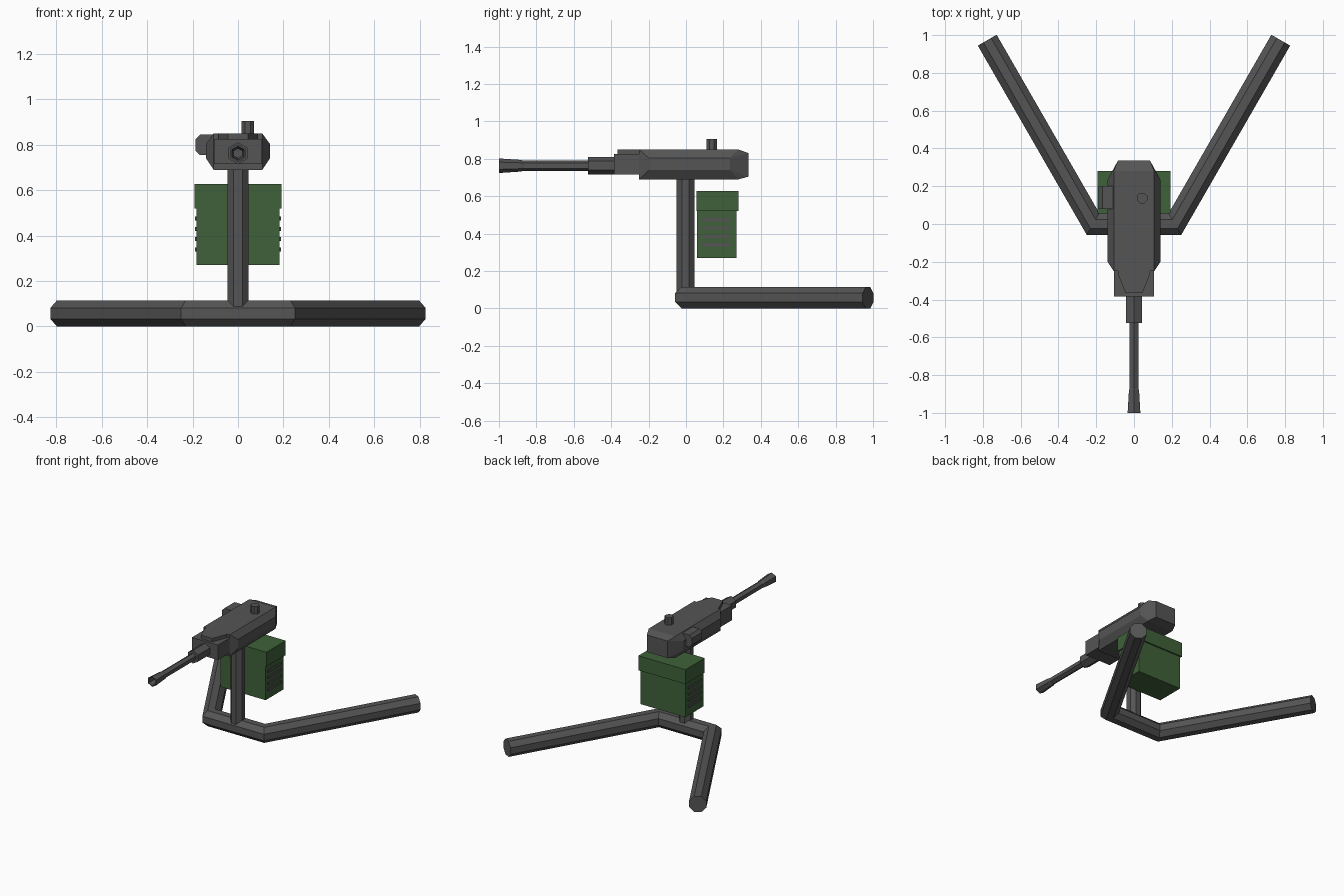
import bpy, bmesh
from math import cos, sin, pi, tan
from mathutils import Vector

cube = bpy.data.objects.get("Cube")
if cube:
    bpy.data.objects.remove(cube, do_unlink=True)


def material(name, rgb):
    m = bpy.data.materials.new(name)
    m.use_nodes = True
    m.diffuse_color = (*rgb, 1)
    m.node_tree.nodes["Principled BSDF"].inputs["Base Color"].default_value = (*rgb, 1)
    return m


GREY = material("gunmetal_grey", (0.09, 0.09, 0.09))
GREEN = material("box_green", (0.05, 0.12, 0.042))


def finish(name, bm, mat):
    bmesh.ops.recalc_face_normals(bm, faces=bm.faces)
    me = bpy.data.meshes.new(name)
    bm.to_mesh(me)
    bm.free()
    me.materials.append(mat)
    ob = bpy.data.objects.new(name, me)
    bpy.context.collection.objects.link(ob)
    return ob


def loft(name, rings, mat):
    """Skin closed rings of points and cap both ends."""
    bm = bmesh.new()
    rows = [[bm.verts.new(p) for p in ring] for ring in rings]
    n = len(rows[0])
    for a, b in zip(rows, rows[1:]):
        for i in range(n):
            j = (i + 1) % n
            bm.faces.new((a[i], a[j], b[j], b[i]))
    bm.faces.new(rows[0])
    bm.faces.new(rows[-1])
    return finish(name, bm, mat)


def lathe(name, centre, axis, profile, sides, turn, mat):
    """Rings of (position along axis, radius); first vertex turned by an angle."""
    u = Vector((1, 0, 0))
    w = axis.cross(u)
    c = Vector(centre)
    rings = []
    for t, r in profile:
        angles = [turn + 2 * pi * i / sides for i in range(sides)]
        rings.append([c + axis * t + (u * cos(a) + w * sin(a)) * r for a in angles])
    return loft(name, rings, mat)


def hull(name, points, mat):
    """Convex solid from points mirrored in x."""
    bm = bmesh.new()
    for x, y, z in points:
        for s in (-1, 1):
            bm.verts.new((s * x, y, z))
    bmesh.ops.convex_hull(bm, input=bm.verts)
    bmesh.ops.dissolve_limit(bm, angle_limit=0.01, verts=bm.verts, edges=bm.edges)
    return finish(name, bm, mat)


def box(name, x, y, z, mat):
    corners = [[(x[i], y[j], z[k]) for i, j in ((0, 0), (1, 0), (1, 1), (0, 1))] for k in (0, 1)]
    return loft(name, corners, mat)


Y, Z = Vector((0, 1, 0)), Vector((0, 0, 1))

# Bent ground frame: octagonal tube with mitred corners
R = 0.0575
TILT = pi / 6
path = [(-0.777, 0.973, -cos(TILT), -sin(TILT)), (-0.217, 0, -tan(TILT), -1)]
path += [(-x, y, -nx, ny) for x, y, nx, ny in reversed(path)]
rings = []
for x, y, nx, ny in path:
    ring = []
    for i in range(8):
        a = pi / 8 + i * pi / 4
        h, v = cos(a) * R / cos(pi / 8), sin(a) * R / cos(pi / 8)
        ring.append((x + nx * h, y + ny * h, R + v))
    rings.append(ring)
loft("ground_frame", rings, GREY)

# Upright post
lathe("post", (0, -0.003, 0), Z, [(0.06, 0.051), (0.7, 0.051)], 8, pi / 8, GREY)

# Receiver with chamfered sides and tapered rear
hull("receiver", [
    (0.107, -0.25, 0.85), (0.107, -0.25, 0.69),
    (0.14, -0.2, 0.805), (0.14, -0.2, 0.74),
    (0.14, 0.235, 0.805), (0.14, 0.235, 0.74),
    (0.107, 0.28, 0.85), (0.107, 0.28, 0.69),
    (0.085, 0.335, 0.83), (0.085, 0.335, 0.705)], GREY)

# Front housing and its raised top cover
box("front_housing", (-0.106, 0.106), (-0.385, -0.24), (0.715, 0.825), GREY)
hull("top_cover", [
    (0.085, -0.24, 0.82), (0.085, -0.24, 0.85),
    (0.085, -0.265, 0.82), (0.085, -0.265, 0.85),
    (0.05, -0.3, 0.82), (0.05, -0.3, 0.85),
    (0.045, -0.365, 0.82), (0.045, -0.365, 0.85)], GREY)

# Hexagonal barrel sleeve, and barrel with a hollow flared muzzle
BORE = (0, 0, 0.763)
lathe("barrel_sleeve", BORE, Y, [(-0.525, 0.048), (-0.37, 0.048)], 6, pi / 6, GREY)
lathe("barrel", BORE, Y, [(-0.5, 0.027), (-0.87, 0.027), (-0.88, 0.031), (-1, 0.039),
                          (-1, 0.031), (-0.9, 0.022)], 6, pi / 6, GREY)

# Side housing on the right, with chamfered outer edges
side = [(-0.1, 0.755), (-0.168, 0.755), (-0.187, 0.775),
        (-0.187, 0.825), (-0.168, 0.845), (-0.1, 0.845)]
loft("side_housing", [[(x, y, z) for x, z in side] for y in (0.08, 0.2)], GREY)

# Top knob
lathe("top_knob", (0.043, 0.137, 0), Z, [(0.84, 0.03), (0.905, 0.03)], 8, pi / 8, GREY)

# Supply box with lid and side ribs
box("supply_box", (-0.183, 0.183), (0.06, 0.27), (0.27, 0.53), GREEN)
box("supply_box_lid", (-0.192, 0.192), (0.056, 0.28), (0.52, 0.627), GREEN)
for s, label in ((-1, "right"), (1, "left")):
    for i in range(4):
        z = 0.34 + 0.045 * i
        box(f"{label}_rib_{i + 1}", (s * 0.18, s * 0.19), (0.083, 0.238), (z - 0.009, z + 0.009), GREY)
